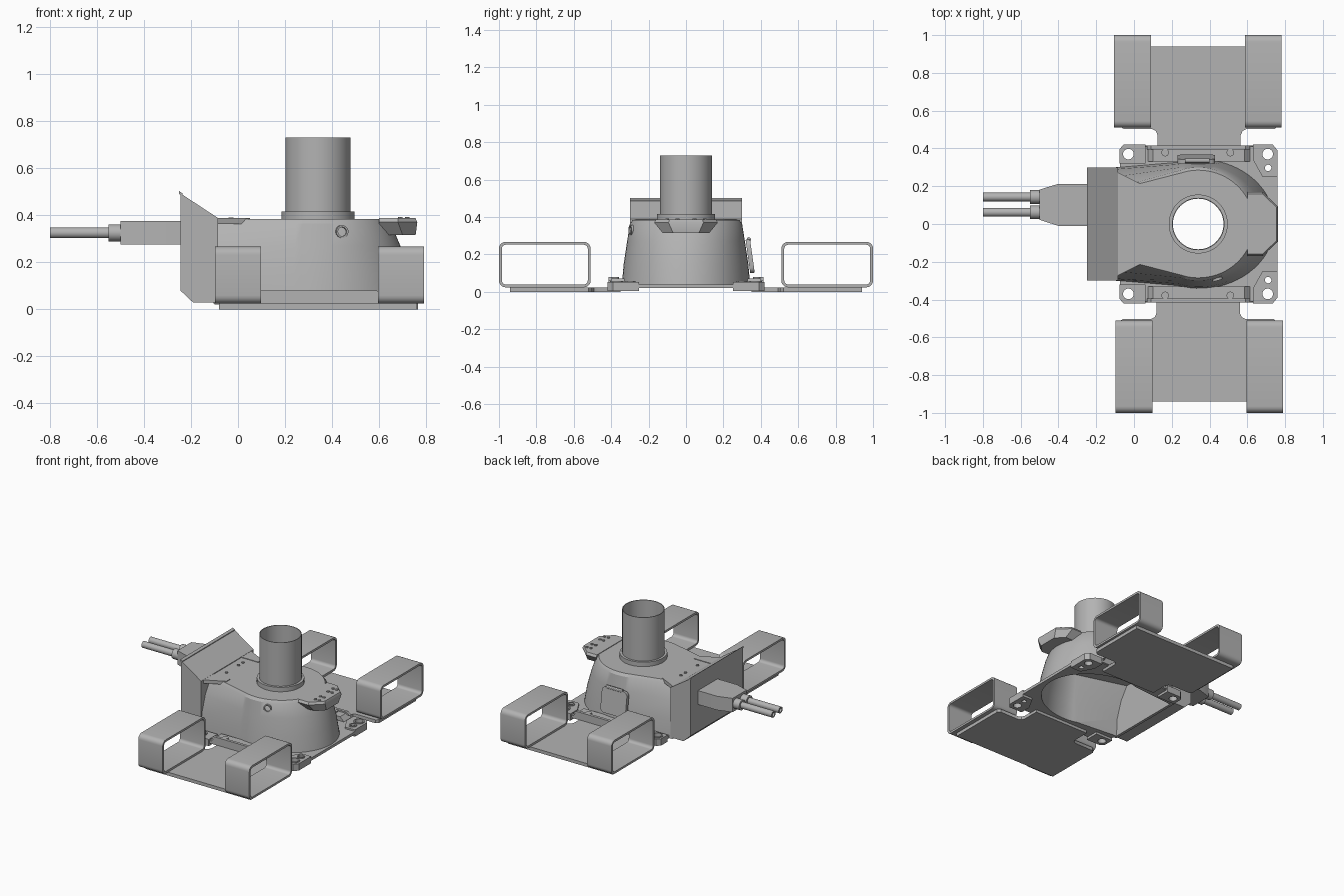
import bpy, bmesh
from math import sin, cos, pi, radians
from mathutils import Matrix, Vector

cube = bpy.data.objects.get("Cube")
if cube:
    bpy.data.objects.remove(cube, do_unlink=True)

grey = bpy.data.materials.new("plain grey")
grey.use_nodes = True
grey.diffuse_color = (0.45, 0.45, 0.45, 1)
grey.node_tree.nodes["Principled BSDF"].inputs["Base Color"].default_value = (0.45, 0.45, 0.45, 1)
parts = []
CX = 0.34   # turret axis


def finish(name, bm):
    bmesh.ops.recalc_face_normals(bm, faces=bm.faces)
    mesh = bpy.data.meshes.new(name)
    bm.to_mesh(mesh)
    bm.free()
    mesh.materials.append(grey)
    obj = bpy.data.objects.new(name, mesh)
    bpy.context.collection.objects.link(obj)
    parts.append(obj)
    return obj


def loft(name, rings):
    """Closed skin through rings of equal point count."""
    bm = bmesh.new()
    loops = [[bm.verts.new(p) for p in ring] for ring in rings]
    n = len(loops[0])
    for a, b in zip(loops, loops[1:]):
        for i in range(n):
            j = (i + 1) % n
            bm.faces.new((a[i], a[j], b[j], b[i]))
    bm.faces.new(loops[0])
    bm.faces.new(loops[-1])
    return finish(name, bm)


def prism(name, pts, lo, hi, axis="z"):
    place = {"x": lambda a, b, h: (h, a, b),
             "y": lambda a, b, h: (a, h, b),
             "z": lambda a, b, h: (a, b, h)}[axis]
    return loft(name, [[place(a, b, h) for a, b in pts] for h in (lo, hi)])


def circle(a, b, r, n=32):
    return [(a + r * cos(2 * pi * i / n), b + r * sin(2 * pi * i / n)) for i in range(n)]


def rounded(a0, a1, b0, b1, r, n=5):
    pts = []
    corners = ((a1 - r, b1 - r), (a0 + r, b1 - r), (a0 + r, b0 + r), (a1 - r, b0 + r))
    for k, (a, b) in enumerate(corners):
        for i in range(n + 1):
            t = pi / 2 * (k + i / n)
            pts.append((a + r * cos(t), b + r * sin(t)))
    return pts


def cut(obj, *cutters):
    for c in cutters:
        c.hide_render = True
        mod = obj.modifiers.new("cut", "BOOLEAN")
        mod.operation, mod.solver, mod.object = "DIFFERENCE", "EXACT", c
        bpy.context.view_layer.objects.active = obj
        bpy.ops.object.modifier_apply(modifier=mod.name)
        parts.remove(c)
        bpy.data.objects.remove(c, do_unlink=True)
    return obj


def copy_turned(obj, name, matrix):
    new = obj.copy()
    new.data = obj.data.copy()
    new.name = name
    new.data.transform(matrix)
    if matrix.determinant() < 0:
        new.data.flip_normals()
    bpy.context.collection.objects.link(new)
    parts.append(new)


def turret_ring(z, rx, ry, wf, inset=0.0, n=40):
    """Blunt front, rounded rear."""
    pts = [(-0.1 + inset, -wf + inset, z)]
    for i in range(n + 1):
        t = radians(-108 + 216 * i / n)
        r = rx if cos(t) > 0 else ry
        pts.append((CX + (r - inset) * cos(t), (ry - inset) * sin(t), z))
    return pts + [(-0.1 + inset, wf - inset, z)]


# Hollow turret body, open below, with a round roof opening
shape = [(0.02, 0.41, 0.345, 0.3), (0.15, 0.385, 0.333, 0.29),
         (0.27, 0.35, 0.315, 0.25), (0.365, 0.31, 0.3, 0.19), (0.383, 0.295, 0.285, 0.18)]
inner = [(-0.02,) + shape[0][1:]] + shape[1:3] + [(0.36,) + shape[3][1:]]
body = loft("turret_body", [turret_ring(*s) for s in shape])
cut(body, loft("cavity", [turret_ring(*s, inset=0.02) for s in inner]),
    prism("roof_hole", circle(CX, 0, 0.134, 48), 0.3, 0.5))

# Roof ears beside the shield
for side, s in (("right", -1), ("left", 1)):
    prism("roof_ear_" + side, [(-0.1, s * 0.16), (-0.1, s * 0.28), (0.05, s * 0.205),
                               (0.05, s * 0.16)], 0.362, 0.387)

# Periscope tube and its flange
for name, r, lo, hi in (("tube", 0.139, 0.38, 0.73), ("tube_flange", 0.156, 0.38, 0.415)):
    cut(prism(name, circle(CX, 0, r, 64), lo, hi),
        prism("bore", circle(CX, 0, 0.134, 64), 0.2, 0.9))

# Gun shield, slanted on top and chamfered below
prism("gun_shield", [(-0.245, 0.08), (-0.19, 0.028), (-0.085, 0.028), (-0.085, 0.388),
                     (-0.245, 0.493)], -0.3, 0.3, "y")
prism("shield_lip", [(-0.25, 0.49), (-0.235, 0.48), (-0.235, 0.492), (-0.25, 0.502)], -0.3, 0.3, "y")

# Twin gun: housing, sleeves and barrels
prism("gun_housing", [(-0.24, -0.01), (-0.24, 0.213), (-0.4, 0.213), (-0.5, 0.182),
                      (-0.5, 0.022), (-0.4, -0.01)], 0.275, 0.375)
for side, y in (("right", 0.062), ("left", 0.143)):
    prism("gun_sleeve_" + side, circle(y, 0.325, 0.036), -0.55, -0.49, "x")
    cut(prism("gun_barrel_" + side, circle(y, 0.325, 0.023), -0.8, -0.54, "x"),
        prism("muzzle", circle(y, 0.325, 0.014), -0.9, -0.76, "x"))

# Rear stowage bin with bolts
loft("rear_bin", [[(0.6, -w, z), (x0, -w, z), (x1, -w * 0.55, z), (x1, w * 0.55, z),
                   (x0, w, z), (0.6, w, z)]
                  for z, w, x0, x1 in ((0.315, 0.125, 0.7, 0.755), (0.37, 0.17, 0.68, 0.762),
                                       (0.387, 0.16, 0.68, 0.755))])
for y in (-0.1, -0.045, 0.045, 0.1):
    for x in (0.69, 0.72):
        prism("bin_bolt", circle(x, y, 0.01, 12), 0.38, 0.393)

# Roof bolts
for y in (-0.09, 0.05, 0.1):
    prism("roof_bolt", circle(-0.03, y, 0.01, 12), 0.375, 0.39)

# Side hatch and side port, leaning with the wall
hatch = prism("side_hatch", rounded(0.23, 0.43, -0.09, 0.09, 0.03), -0.012, 0.012, "y")
hatch.data.transform(Matrix.Translation((0, 0.343, 0.19)) @ Matrix.Rotation(radians(8), 4, "X"))
prism("hatch_hinge", circle(0.336, 0.28, 0.012, 12), 0.27, 0.4, "x")
port = cut(prism("side_port", circle(0, 0, 0.027), -0.012, 0.012, "y"),
           prism("port_bore", circle(0, 0, 0.019), -0.1, 0.004, "y"))
port.data.transform(Matrix.Translation((0.44, -0.288, 0.33)) @ Matrix.Rotation(radians(18), 4, "Z"))

# Base frame around the turret foot
frame = prism("base_frame", [(-0.075, -0.38), (-0.05, -0.41), (0.73, -0.41), (0.76, -0.38),
                             (0.76, 0.38), (0.73, 0.41), (-0.05, 0.41), (-0.075, 0.38)], 0.02, 0.04)
cut(frame, loft("foot_hole", [turret_ring(z, 0.395, 0.33, 0.285, 0.005) for z in (-0.1, 0.1)]))

# Corner pads with through holes, side rails and rail bolts
mirror = Matrix.Scale(-1, 4, Vector((0, 1, 0)))
front_pad = prism("front_pad_left", [(-0.078, 0.32), (0.06, 0.32), (0.06, 0.42), (-0.055, 0.42),
                                     (-0.078, 0.395)], 0.003, 0.052)
rear_pad = prism("rear_pad_left", [(0.63, 0.42), (0.63, 0.34), (0.68, 0.25), (0.76, 0.25),
                                   (0.76, 0.39), (0.735, 0.42)], 0.003, 0.052)
for x, y, r in ((-0.03, 0.37, 0.028), (0.708, 0.37, 0.028), (0.71, 0.297, 0.017)):
    ring = cut(prism("pad_ring_left", circle(x, y, r + 0.009), 0.04, 0.058),
               prism("ring_bore", circle(x, y, r), -0.1, 0.1))
    copy_turned(ring, "pad_ring_right", mirror)
    for plate in (frame, front_pad if x < 0 else rear_pad):
        holes = [prism("hole", circle(x, s * y, r), -0.1, 0.2) for s in (-1, 1)]
        cut(plate, *holes)
copy_turned(front_pad, "front_pad_right", mirror)
copy_turned(rear_pad, "rear_pad_right", mirror)
rail = prism("rail_left", [(0.06, 0.025), (0.63, 0.025), (0.585, 0.07), (0.1, 0.07)], 0.33, 0.415, "y")
copy_turned(rail, "rail_right", mirror)
lip = prism("rail_lip_left", [(0.07, 0.06), (0.615, 0.06), (0.59, 0.08), (0.09, 0.08)], 0.395, 0.415, "y")
copy_turned(lip, "rail_lip_right", mirror)
for x in (0.165, 0.51):
    bolt = prism("rail_bolt_left", circle(x, 0.378, 0.02, 16), 0.06, 0.078)
    copy_turned(bolt, "rail_bolt_right", mirror)

# Side platforms with square loops, turned half round for the other side
turn = (Matrix.Translation((0.3425, 0, 0)) @ Matrix.Rotation(pi, 4, "Z")
        @ Matrix.Translation((-0.3425, 0, 0)))
half = [(0.125, 0.35), (0.125, 0.47), (0.115, 0.493), (0.095, 0.503), (-0.055, 0.503),
        (-0.075, 0.52), (-0.075, 0.94)]
outline = half + [(0.69 - x, y) for x, y in reversed(half)]
platform = prism("platform_left", outline, 0.0, 0.024)
copy_turned(platform, "platform_right", turn)
for end, x0 in (("front", -0.105), ("rear", 0.587)):
    loop = cut(prism("loop_left_" + end, rounded(0.51, 1.0, 0.024, 0.267, 0.035), x0, x0 + 0.195, "x"),
               prism("loop_inside", rounded(0.525, 0.985, 0.039, 0.252, 0.022), x0 - 1, x0 + 1, "x"))
    copy_turned(loop, "loop_right_" + end, turn)

# Smooth the round parts, keep the edges sharp
bpy.ops.object.select_all(action="DESELECT")
for obj in parts:
    obj.select_set(True)
bpy.context.view_layer.objects.active = body
bpy.ops.object.shade_smooth_by_angle(angle=radians(30))
